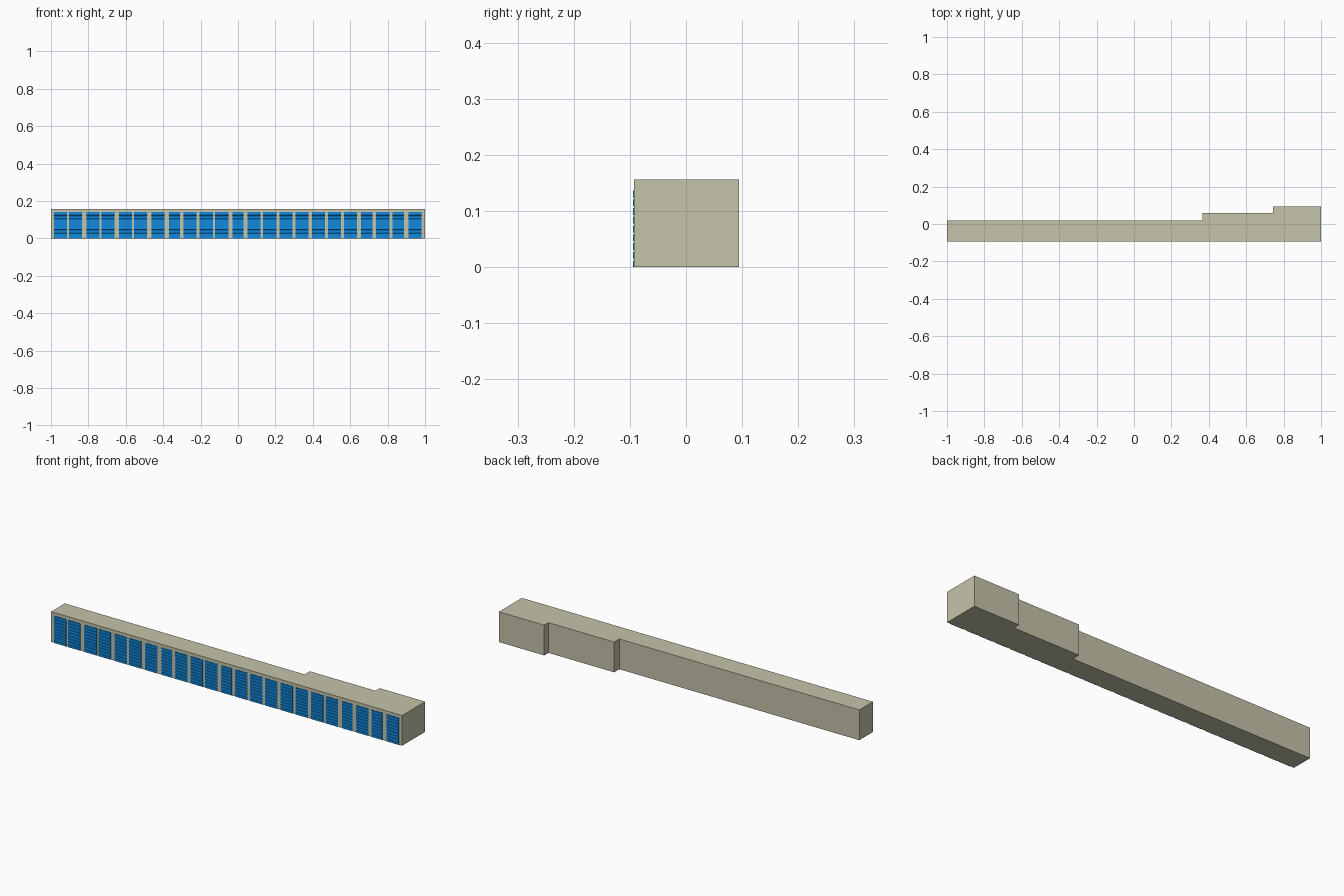
import bpy, bmesh

if "Cube" in bpy.data.objects:
    bpy.data.objects.remove(bpy.data.objects["Cube"])

FRONT, DOOR_FRONT = -0.0925, -0.0945
HEIGHT, DOOR_HEIGHT, SLATS = 0.156, 0.14, 9


def material(name, color):
    m = bpy.data.materials.new(name)
    m.diffuse_color = color
    m.use_nodes = True
    m.node_tree.nodes["Principled BSDF"].inputs["Base Color"].default_value = m.diffuse_color
    return m


def make_prism(name, profile, offset, mat):
    """Extrude a closed polygon of 3D points along an offset vector."""
    bm = bmesh.new()
    face = bm.faces.new([bm.verts.new(p) for p in profile])
    ext = bmesh.ops.extrude_face_region(bm, geom=[face])
    verts = [v for v in ext["geom"] if isinstance(v, bmesh.types.BMVert)]
    bmesh.ops.translate(bm, verts=verts, vec=offset)
    bmesh.ops.recalc_face_normals(bm, faces=bm.faces)
    mesh = bpy.data.meshes.new(name)
    bm.to_mesh(mesh)
    bm.free()
    mesh.materials.append(mat)
    obj = bpy.data.objects.new(name, mesh)
    bpy.context.collection.objects.link(obj)
    return obj


wall_mat = material("wall_beige", (0.56, 0.55, 0.40, 1))
door_mat = material("door_blue", (0.005, 0.25, 0.73, 1))

# Long building with a footprint that steps back twice at the right end
footprint = [(-1, FRONT), (1, FRONT), (1, 0.0945), (0.742, 0.0945),
             (0.742, 0.06), (0.367, 0.06), (0.367, 0.018), (-1, 0.018)]
make_prism("storage_building", [(x, y, 0) for x, y in footprint],
           (0, 0, HEIGHT), wall_mat)

# Slatted roller doors: (centre x, width)
doors = [(-0.948, 0.07), (-0.868, 0.07), (-0.775, 0.07), (-0.694, 0.07),
         (-0.602, 0.07), (-0.521, 0.07), (-0.428, 0.07), (-0.340, 0.06),
         (-0.257, 0.07), (-0.170, 0.07), (-0.087, 0.07), (0.0, 0.06),
         (0.085, 0.07), (0.170, 0.07), (0.256, 0.07), (0.343, 0.07),
         (0.430, 0.07), (0.516, 0.07), (0.601, 0.07), (0.688, 0.06),
         (0.774, 0.07), (0.857, 0.06), (0.946, 0.07)]

step = DOOR_HEIGHT / SLATS
for i, (x, width) in enumerate(doors):
    left = x - width / 2
    profile = [(left, FRONT + 0.001, 0)]
    for s in range(SLATS):
        profile += [(left, DOOR_FRONT, s * step),
                    (left, DOOR_FRONT, (s + 0.75) * step),
                    (left, FRONT - 0.0005, (s + 0.8) * step),
                    (left, FRONT - 0.0005, (s + 0.95) * step)]
    profile += [(left, FRONT - 0.0005, DOOR_HEIGHT),
                (left, FRONT + 0.001, DOOR_HEIGHT)]
    make_prism(f"roller_door_{i + 1:02d}", profile, (width, 0, 0), door_mat)
